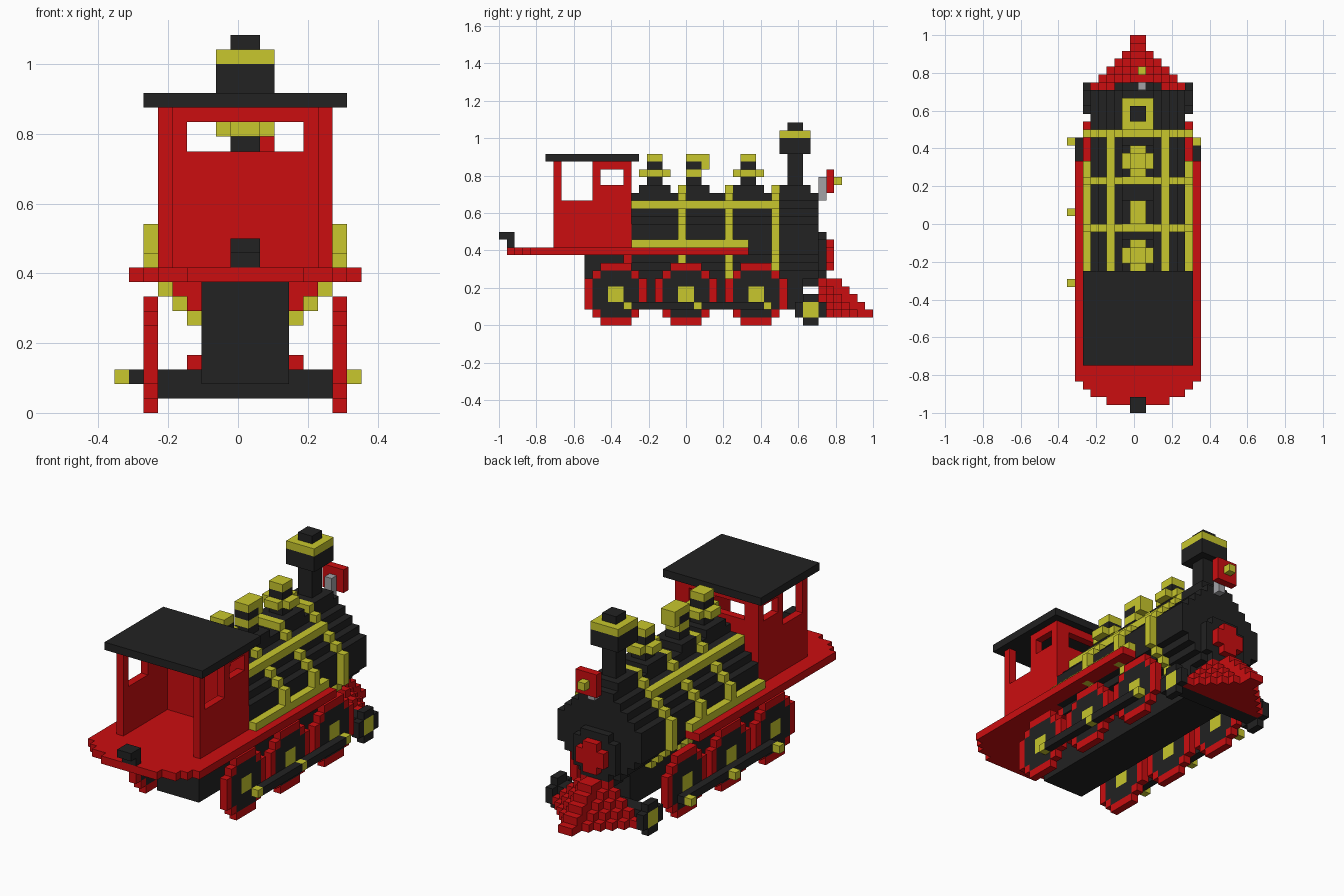
import bpy, bmesh

if "Cube" in bpy.data.objects:
    bpy.data.objects.remove(bpy.data.objects["Cube"])

U = 1 / 24          # size of one block
X0 = U / 2          # the body's mirror plane sits half a block right of x = 0


def material(name, rgb):
    m = bpy.data.materials.new(name)
    m.diffuse_color = (*rgb, 1)
    m.use_nodes = True
    m.node_tree.nodes["Principled BSDF"].inputs["Base Color"].default_value = m.diffuse_color
    return m


RED = material("red paint", (0.60, 0.004, 0.005))
BLACK = material("black iron", (0.016, 0.016, 0.016))
YELLOW = material("yellow brass", (0.58, 0.57, 0.026))
GREY = material("grey metal", (0.36, 0.36, 0.38))

# The six face directions of a block, with corner offsets
FACES = {
    (1, 0, 0): ((1, 0, 0), (1, 1, 0), (1, 1, 1), (1, 0, 1)),
    (-1, 0, 0): ((0, 0, 0), (0, 0, 1), (0, 1, 1), (0, 1, 0)),
    (0, 1, 0): ((0, 1, 0), (0, 1, 1), (1, 1, 1), (1, 1, 0)),
    (0, -1, 0): ((0, 0, 0), (1, 0, 0), (1, 0, 1), (0, 0, 1)),
    (0, 0, 1): ((0, 0, 1), (1, 0, 1), (1, 1, 1), (0, 1, 1)),
    (0, 0, -1): ((0, 0, 0), (0, 1, 0), (1, 1, 0), (1, 0, 0)),
}


def cells(boxes):
    return {(x, y, z) for a, b, c, d, e, f in boxes
            for x in range(a, b) for y in range(c, d) for z in range(e, f)}


def part(name, mat, boxes, cut=()):
    """Blocky solid from boxes (x0, x1, y0, y1, z0, z1) in blocks, outer skin only."""
    solid = cells(boxes) - cells(cut)
    bm = bmesh.new()
    verts = {}

    def vert(p):
        if p not in verts:
            verts[p] = bm.verts.new((p[0] * U + X0, p[1] * U, p[2] * U))
        return verts[p]

    for x, y, z in sorted(solid):
        for (dx, dy, dz), corners in FACES.items():
            if (x + dx, y + dy, z + dz) not in solid:
                bm.faces.new([vert((x + i, y + j, z + k)) for i, j, k in corners])
    mesh = bpy.data.meshes.new(name)
    bm.to_mesh(mesh)
    bm.free()
    mesh.materials.append(mat)
    obj = bpy.data.objects.new(name, mesh)
    bpy.context.collection.objects.link(obj)
    return obj


def both(boxes):
    """Add the mirrored copy on the left side."""
    return list(boxes) + [(-b, -a, *r) for a, b, *r in boxes]


def rows(halves, y0, y1, z0):
    """Upright slab whose half width changes row by row."""
    return [(-h, h, y0, y1, z0 + k, z0 + k + 1) for k, h in enumerate(halves)]


def steps(halves, y0, z0, z1):
    """Flat plate whose half width changes along y."""
    return [(-h, h, y0 + k, y0 + k + 1, z0, z1) for k, h in enumerate(halves)]


# Frame, boiler and smokebox
part("frame", BLACK, [(-3, 3, -13, 15, 2, 9)])
part("boiler", BLACK, rows([2, 3, 4, 5, 6, 6, 6, 6, 5, 4, 3, 2], -7, 17, 5))
part("firebox_end", RED, rows([4, 5], -8, -7, 7))
for i, y in enumerate((-1, 5, 11)):
    part(f"boiler_ring_{i}", YELLOW,
         rows([4, 5, 6, 7, 7, 7, 7, 6, 5, 4, 3, 2], y, y + 1, 6))
part("upper_boiler_strips", YELLOW, both([(3, 4, -7, 12, 15, 16)]))
part("lower_boiler_strips", YELLOW, both([(6, 7, -7, 8, 10, 11)]))
part("smokebox_rim", BLACK, rows([2, 3, 3, 3, 3, 2], 17, 18, 6))
part("smokebox_door", RED, rows([1, 2, 2, 1], 18, 19, 7))

# Running deck with rounded tail, and rear coupler
part("deck", RED, [(-8, 8, -20, 8, 9, 10)] + steps([4, 6, 7], -23, 9, 10))
part("coupler", BLACK, [(-1, 1, -24, -22, 11, 12), (-1, 1, -23, -22, 10, 11)])

# Cab: side walls, front wall with window, roof
part("cab", RED,
     both([(5, 6, -17, -7, 10, 21)]) + [(-6, 6, -8, -7, 10, 21)],
     cut=[(-6, 6, -16, -12, 16, 21),      # side openings
          (-6, 6, -11, -8, 18, 20),       # side windows
          (-4, 4, -8, -7, 18, 20)])       # front window
part("cab_roof", BLACK, [(-7, 7, -18, -6, 21, 22)])

# Chimney
part("chimney", BLACK, [(-2, 2, 12, 16, 17, 18), (-1, 1, 13, 15, 18, 22),
                        (-2, 2, 12, 16, 22, 24)])
part("chimney_band", YELLOW, [(-2, 2, 12, 16, 24, 25)])
part("chimney_top", BLACK, [(-1, 1, 13, 15, 25, 26)])

# Two steam domes
for i, y in enumerate((-4, 8)):
    part(f"dome_base_{i}", BLACK, [(-2, 2, y - 2, y + 2, 17, 18),
                                   (-1, 1, y - 1, y + 1, 18, 19)])
    part(f"dome_collar_{i}", YELLOW, steps([1, 2, 2, 1], y - 2, 19, 20))
    part(f"dome_neck_{i}", BLACK, [(-1, 1, y - 1, y + 1, 20, 21)])
    part(f"dome_cap_{i}", YELLOW, [(-1, 1, y - 1, y + 1, 21, 22)])

# Whistle with hooked top
part("whistle_base", BLACK, [(-2, 2, 0, 3, 17, 18), (-1, 1, 0, 2, 18, 19)])
part("whistle_collar", YELLOW, [(-1, 1, 0, 2, 19, 20)])
part("whistle_neck", BLACK, [(-1, 1, 0, 2, 20, 21)])
part("whistle_hook", YELLOW, [(-1, 1, 0, 3, 21, 22), (-1, 1, 2, 3, 20, 21)])

# Headlamp
part("lamp_bracket", GREY, [(0, 1, 17, 18, 16, 19)])
part("lamp_body", RED, [(-1, 2, 18, 19, 17, 20)])
part("lamp_lens", YELLOW, [(0, 1, 19, 20, 18, 19)])

# Cowcatcher: stacked wedge layers, each one block smaller
slope = [6, 5, 4, 3, 2, 1, 1]
part("cowcatcher", RED,
     [b for k in range(5) for b in steps(slope[k:], 17, 1 + k, 2 + k)])

# Driving wheels: red rim, black disc, yellow hub
for i, y in enumerate((-9, 0, 9)):
    outer = [(6, 7, y - h, y + h, z, z + 1)
             for z, h in enumerate((2, 3, 4, 4, 4, 4, 3, 2))]
    inner = [(6, 7, y - h, y + h, z + 1, z + 2)
             for z, h in enumerate((2, 3, 3, 3, 3, 2))]
    hub = [(6, 7, y - 1, y + 1, 3, 5)]
    part(f"wheel_rims_{i}", RED, both(outer), cut=both(inner))
    part(f"wheel_discs_{i}", BLACK, both(inner), cut=both(hub))
    part(f"wheel_hubs_{i}", YELLOW, both(hub))

# Coupling rods and crank pins (the right pins sit flush in the rod)
right_pins = [(7, 8, y + 1, y + 2, 2, 3) for y in (-9, 0, 9)]
left_pins = [(-9, -8, y + 1, y + 2, 2, 3) for y in (-9, 0, 9)]
part("coupling_rods", BLACK, both([(7, 8, -8, 11, 2, 3)]), cut=right_pins)
part("crank_pins", YELLOW, right_pins + left_pins)

# Small leading wheels and axle
lead = [(6, 7, 16 - h, 16 + h, z, z + 1) for z, h in enumerate((1, 2, 2, 1))]
lead_hub = [(6, 7, 15, 17, 1, 3)]
part("leading_wheels", BLACK, both(lead), cut=both(lead_hub))
part("leading_hubs", YELLOW, both(lead_hub))
part("leading_axle", BLACK, [(-6, 6, 15, 17, 1, 3)])
